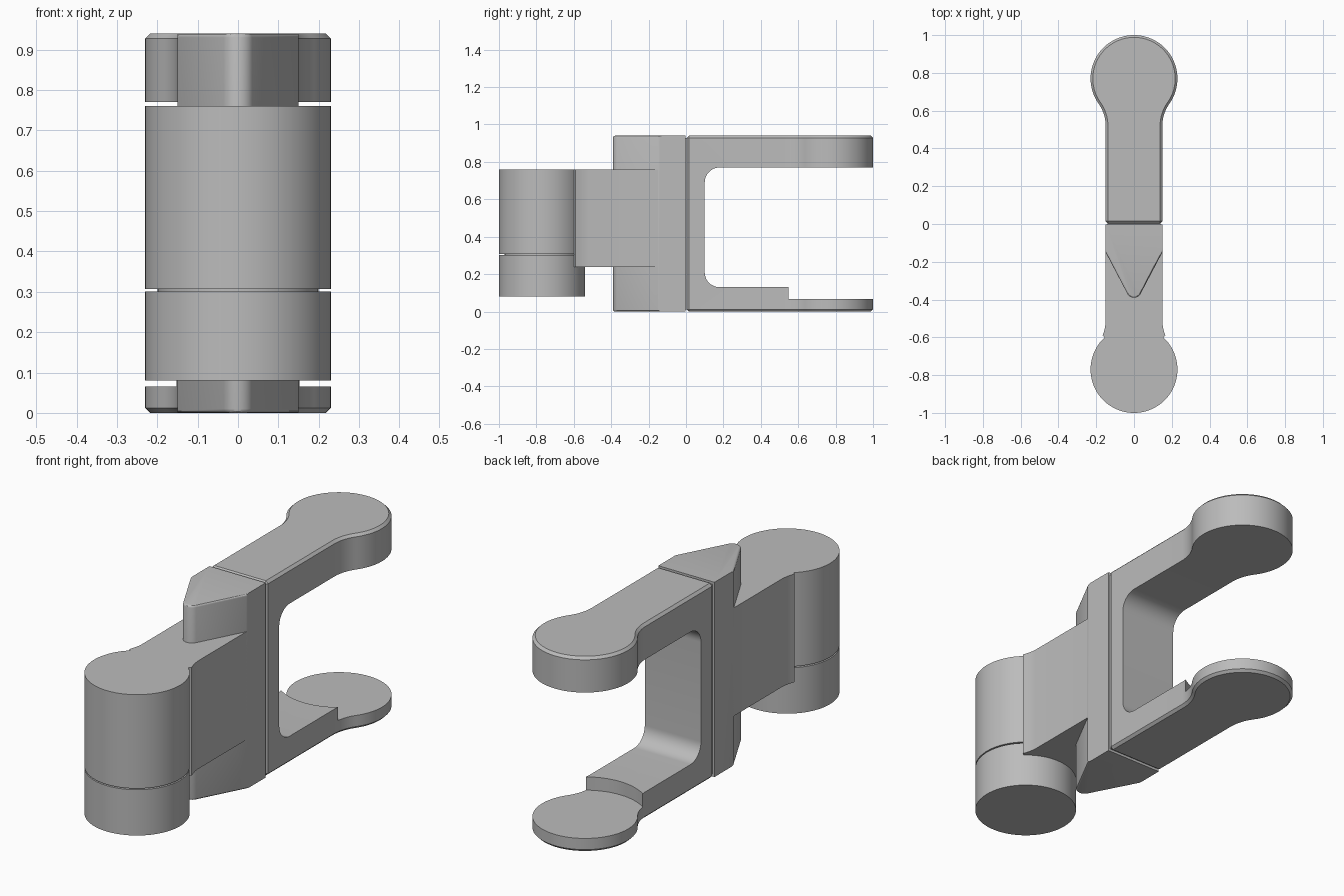
import bpy, bmesh
from math import radians, sin, cos
from mathutils import Vector

cube = bpy.data.objects.get("Cube")
if cube:
    bpy.data.objects.remove(cube, do_unlink=True)

grey = bpy.data.materials.new("plain grey")
grey.use_nodes = True
COLOUR = (0.5, 0.5, 0.5, 1)
grey.diffuse_color = COLOUR
grey.node_tree.nodes["Principled BSDF"].inputs["Base Color"].default_value = COLOUR

HEIGHT, NECK, HEAD, HEAD_Y = 0.94, 0.15, 0.23, 0.77


def arc(cx, cy, r, start, end, steps):
    angles = [radians(start + (end - start) * i / steps) for i in range(steps + 1)]
    return [(cx + r * cos(a), cy + r * sin(a)) for a in angles]


def mirrored(half):
    """Close a right-hand outline with its mirror image across x = 0."""
    return half + [(-x, y) for x, y in reversed(half) if abs(x) > 1e-5]


def prism(name, outline, low, high, axis="Z", bevel=None, width=0.012, segments=1):
    """Extrude an outline along z, or a (y, z) outline along x."""
    bm = bmesh.new()
    place = (lambda p: (p[0], p[1], low)) if axis == "Z" else (lambda p: (low, *p))
    face = bm.faces.new([bm.verts.new(place(p)) for p in outline])
    new = bmesh.ops.extrude_face_region(bm, geom=[face])["geom"]
    shift = Vector((0, 0, high - low) if axis == "Z" else (high - low, 0, 0))
    bmesh.ops.translate(bm, vec=shift, verts=[v for v in new if isinstance(v, bmesh.types.BMVert)])
    bmesh.ops.recalc_face_normals(bm, faces=bm.faces)
    if bevel:
        edges = [e for e in bm.edges if bevel(e.verts[0].co, e.verts[1].co)]
        bmesh.ops.bevel(bm, geom=edges, offset=width, segments=segments,
                        profile=0.5, affect="EDGES", clamp_overlap=True)
    mesh = bpy.data.meshes.new(name)
    bm.to_mesh(mesh)
    bm.free()
    obj = bpy.data.objects.new(name, mesh)
    bpy.context.collection.objects.link(obj)
    mesh.materials.append(grey)
    return obj


def activate(obj):
    bpy.ops.object.select_all(action="DESELECT")
    obj.select_set(True)
    bpy.context.view_layer.objects.active = obj


def cut(obj, cutter):
    cutter.hide_render = True
    mod = obj.modifiers.new("cut", "BOOLEAN")
    mod.operation, mod.solver, mod.object = "DIFFERENCE", "EXACT", cutter
    activate(obj)
    bpy.ops.object.modifier_apply(modifier=mod.name)
    bpy.data.objects.remove(cutter, do_unlink=True)


# Rear fork: keyhole outline with chamfered rims
keyhole = mirrored([(NECK, 0.003)]
                   + arc(0.35, 0.52, 0.2, 180, 144.4, 10)
                   + arc(0, HEAD_Y, HEAD, -35.6, 90, 36)[1:])


def rim_or_seam(a, b):
    flat = abs(a.z - b.z) < 1e-5
    return flat or (a.y < 0.01 and b.y < 0.01)


fork = prism("rear_fork", keyhole, 0, HEIGHT, bevel=rim_or_seam)

# Slot between the two arms, rounded at its inner corners
slot = ([(1.2, 0.77)] + arc(0.18, 0.69, 0.08, 90, 180, 12)
        + arc(0.18, 0.21, 0.08, 180, 270, 12) + [(1.2, 0.13)])
cut(fork, prism("slot_cutter", slot, -0.5, 0.5, axis="X"))

# Round clearance that leaves a raised step on the lower arm
cut(fork, prism("step_cutter", arc(0, HEAD_Y, 0.27, 0, 355, 71), 0.066, 0.4))

# Front block: pointed tabs above and below the neck
wedge = mirrored([(NECK, -0.003), (NECK, -0.15)] + arc(0, -0.35, 0.04, -28.6, -90, 10))


def tab_tip(a, b):
    return abs(a.z - b.z) < 1e-5 and min(a.y, b.y) < -0.2


block = prism("front_block", wedge, 0, HEIGHT, bevel=tab_tip, width=0.01, segments=3)

# Neck flaring slightly where it meets the barrel
neck_outline = mirrored([(NECK, -0.003), (NECK, -0.52), (0.153, -0.545),
                         (0.159, -0.57), (0.166, -0.59), (0.155, -0.6)])
neck = prism("front_neck", neck_outline, 0.238, 0.76)

# Hinge barrel in two lengths with a thin gap between
circle = arc(0, -HEAD_Y, HEAD, 0, 356.25, 95)
barrels = [prism("upper_barrel", circle, 0.307, 0.76),
           prism("lower_barrel", circle, 0.08, 0.301)]

# Thin core seen in the gaps at the seam and between the barrels
core = prism("seam_core", [(-0.14, -0.02), (0.14, -0.02), (0.14, 0.02), (-0.14, 0.02)], 0.012, 0.928)
pin = prism("barrel_pin", arc(0, -HEAD_Y, 0.2, 0, 350, 35), 0.29, 0.32)

for obj in [fork, block, neck, core, pin, *barrels]:
    activate(obj)
    bpy.ops.object.shade_smooth_by_angle(angle=radians(30))
